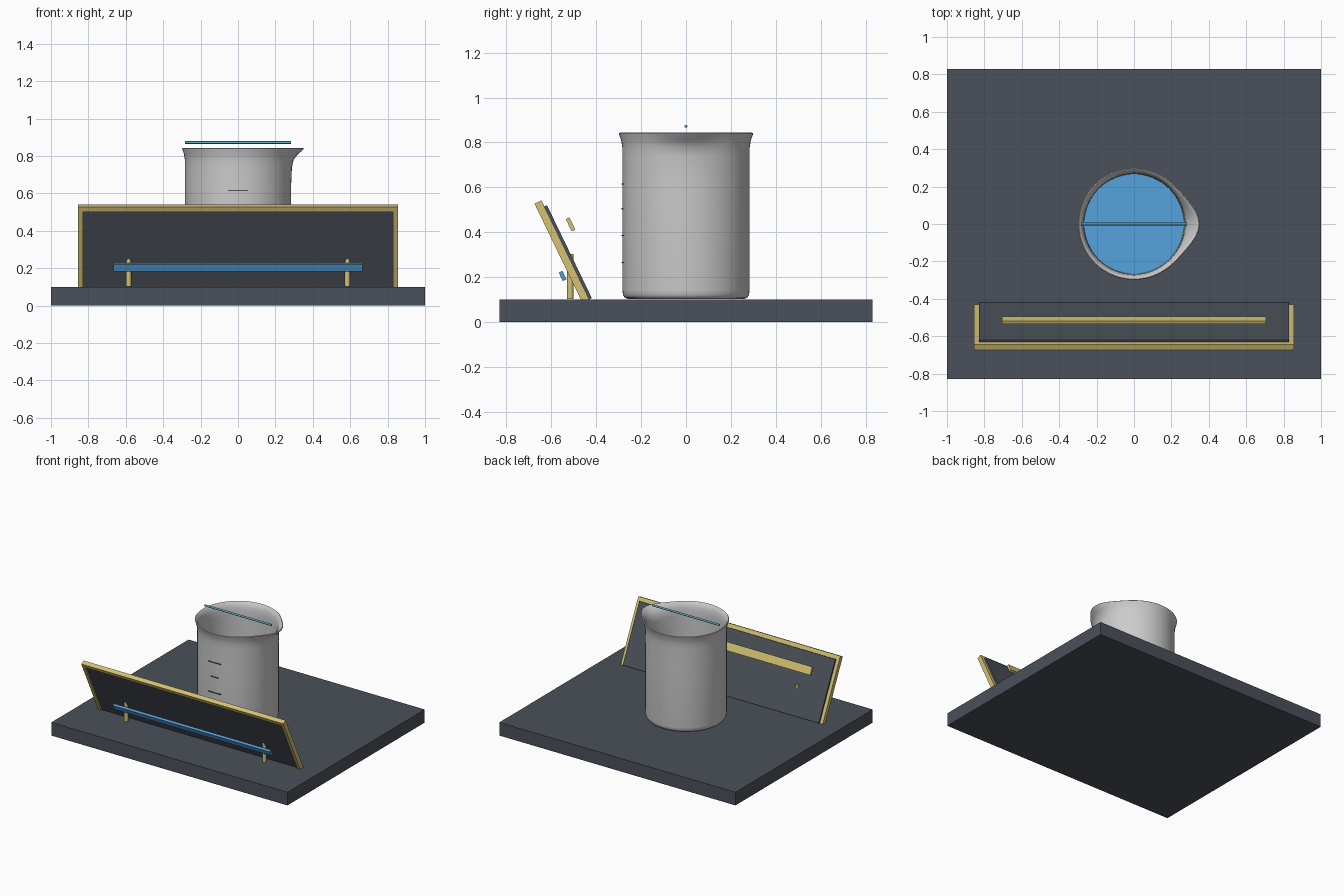
import bpy, bmesh
from math import sin, cos, pi, exp, radians
from mathutils import Matrix, Vector

if "Cube" in bpy.data.objects:
    bpy.data.objects.remove(bpy.data.objects["Cube"])

TILT = 0.45


def material(name, rgb):
    m = bpy.data.materials.new(name)
    m.diffuse_color = (*rgb, 1)
    m.use_nodes = True
    m.node_tree.nodes["Principled BSDF"].inputs["Base Color"].default_value = m.diffuse_color
    return m


DARK = material("dark_slate", (0.07, 0.08, 0.10))
GOLD = material("gold", (0.66, 0.54, 0.17))
BLUE = material("blue", (0.09, 0.36, 0.72))
TEAL = material("teal", (0.12, 0.45, 0.58))


def add_mesh(name, bm, mat=None, smooth=False):
    bmesh.ops.recalc_face_normals(bm, faces=bm.faces)
    me = bpy.data.meshes.new(name)
    bm.to_mesh(me)
    bm.free()
    ob = bpy.data.objects.new(name, me)
    bpy.context.collection.objects.link(ob)
    if mat:
        me.materials.append(mat)
    if smooth:
        bpy.ops.object.select_all(action='DESELECT')
        ob.select_set(True)
        bpy.context.view_layer.objects.active = ob
        bpy.ops.object.shade_smooth_by_angle(angle=radians(40))
    return ob


def box(name, lo, hi, mat, origin=(0, 0, 0), tilt=0):
    lo, hi = Vector(lo), Vector(hi)
    bm = bmesh.new()
    bmesh.ops.create_cube(bm, size=1, matrix=Matrix.Translation((lo + hi) / 2)
                          @ Matrix.Diagonal((*(hi - lo), 1)))
    ob = add_mesh(name, bm, mat)
    ob.location = origin
    ob.rotation_euler.x = tilt
    return ob


def cylinder(name, r, length, loc, mat, sides=16, rot_y=0):
    bm = bmesh.new()
    bmesh.ops.create_cone(bm, cap_ends=True, segments=sides, radius1=r, radius2=r, depth=length)
    ob = add_mesh(name, bm, mat, True)
    ob.location = loc
    ob.rotation_euler.y = rot_y
    return ob


# Base slab
box("base", (-1, -0.83, 0), (1, 0.83, 0.1), DARK)

# Leaning front panel with its frame
top = (0, -0.675, 0.527)
box("panel", (-0.83, 0.01, -0.49), (0.83, 0.047, -0.03), DARK, top, TILT)
box("frame_top", (-0.855, 0, -0.03), (0.855, 0.034, 0), GOLD, top, TILT)
for side, x in (("left", -0.855), ("right", 0.83)):
    box("frame_" + side, (x, 0, -0.49), (x + 0.025, 0.034, -0.03), GOLD, top, TILT)

# Strips behind and in front of the panel
box("back_strip", (-0.705, -0.009, -0.03), (0.705, 0.009, 0.03), GOLD, (0, -0.5145, 0.435), TILT)
box("front_bar", (-0.665, -0.009, -0.021), (0.665, 0.009, 0.021), BLUE, (0, -0.55, 0.205), TILT)

# Posts carrying the bar
for side, x in (("left", -0.585), ("right", 0.585)):
    cylinder("post_" + side, 0.0145, 0.2, (x, -0.516, 0.203), GOLD)

# Beaker: closed wall profile (radius, height, spout amount)
profile = [(0.255, 0.102, 0), (0.272, 0.107, 0), (0.281, 0.12, 0), (0.283, 0.14, 0),
           (0.283, 0.62, 0), (0.283, 0.74, 0.1), (0.284, 0.78, 0.25), (0.289, 0.81, 0.6),
           (0.297, 0.832, 0.93), (0.299, 0.840, 1), (0.294, 0.844, 1), (0.285, 0.838, 0.95),
           (0.274, 0.81, 0.6), (0.269, 0.78, 0.25), (0.268, 0.74, 0.1), (0.268, 0.62, 0),
           (0.268, 0.14, 0), (0.255, 0.12, 0)]
N = 64
bm = bmesh.new()
rings = []
for r, z, w in profile:
    ring = []
    for i in range(N):
        a = 2 * pi * i / N
        d = a - 2 * pi if a > pi else a
        rr = r + 0.053 * w * exp(-(d / 0.4) ** 2)
        ring.append(bm.verts.new((rr * cos(a), rr * sin(a), z)))
    rings.append(ring)
for p, q in zip(rings, rings[1:]):
    for i in range(N):
        j = (i + 1) % N
        bm.faces.new((p[i], p[j], q[j], q[i]))
bm.faces.new(rings[0][::-1])
bm.faces.new(rings[-1])
add_mesh("beaker", bm, None, True)

# Liquid inside
cylinder("liquid", 0.267, 0.28, (0, 0, 0.262), BLUE, 64)

# Graduation marks on the front of the beaker
for k, (z, w) in enumerate(((0.265, 0.05), (0.385, 0.05), (0.505, 0.03), (0.615, 0.05))):
    box(f"mark_{k}", (-w, -0.287, z - 0.003), (w, -0.277, z + 0.003), DARK)

# Stirring rod above the rim
cylinder("stirring_rod", 0.007, 0.565, (0, 0, 0.872), TEAL, 12, pi / 2)
